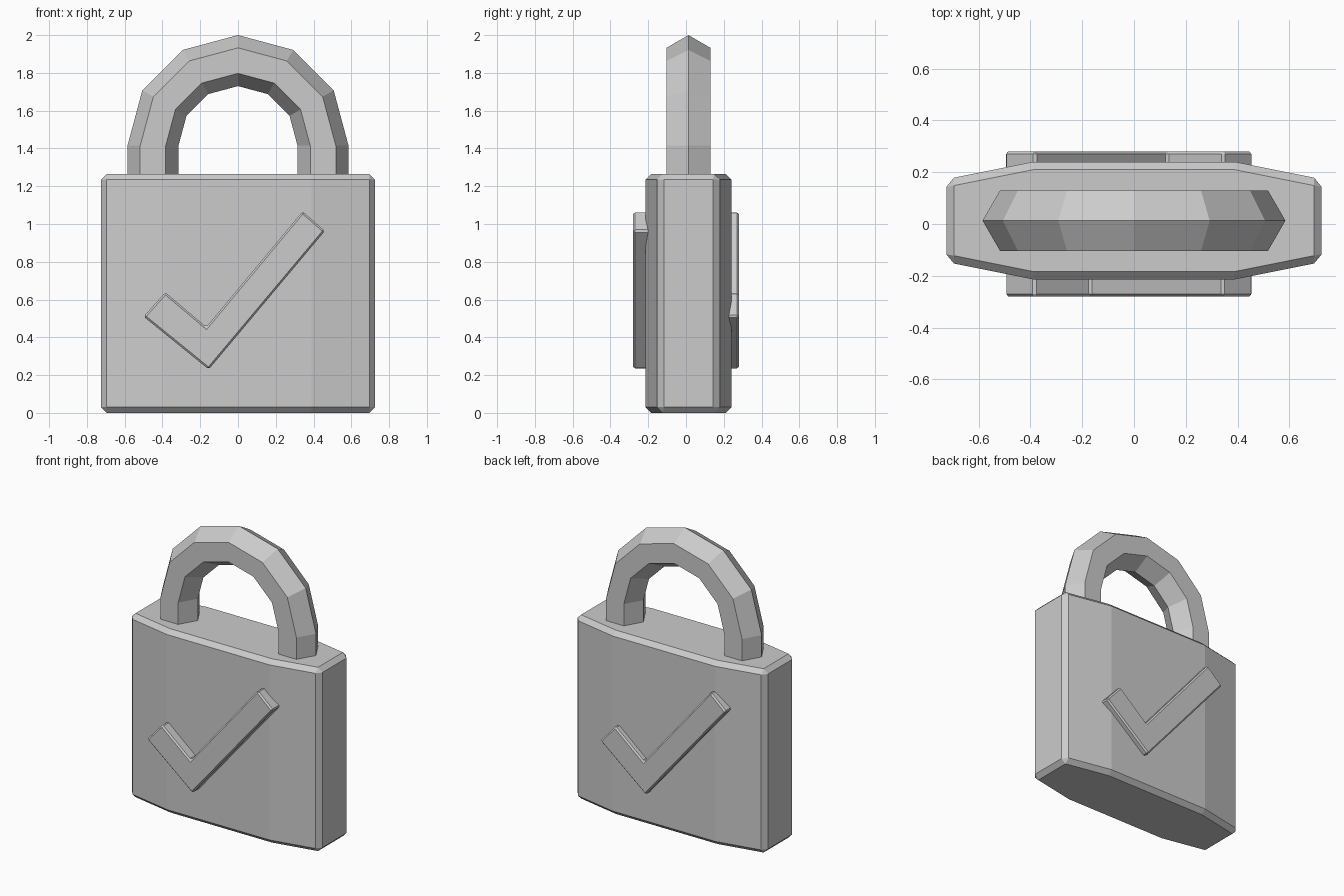
import bpy, bmesh, math

if "Cube" in bpy.data.objects:
    bpy.data.objects.remove(bpy.data.objects["Cube"])

Y_MID = 0.013  # body and shackle sit slightly behind the origin


def finish(name, bm, bevel=0):
    bmesh.ops.recalc_face_normals(bm, faces=bm.faces[:])
    mesh = bpy.data.meshes.new(name)
    bm.to_mesh(mesh)
    bm.free()
    obj = bpy.data.objects.new(name, mesh)
    bpy.context.collection.objects.link(obj)
    if bevel:
        mod = obj.modifiers.new("edge_bevel", 'BEVEL')
        mod.width = bevel
        mod.segments = 1
        mod.limit_method = 'ANGLE'
        mod.angle_limit = math.radians(30)
    return obj


def prism(name, points, offset, bevel):
    """Extrude a closed outline of 3D points along an offset."""
    bm = bmesh.new()
    face = bm.faces.new([bm.verts.new(p) for p in points])
    new = bmesh.ops.extrude_face_region(bm, geom=[face])["geom"]
    bmesh.ops.translate(bm, vec=offset,
                        verts=[v for v in new if isinstance(v, bmesh.types.BMVert)])
    return finish(name, bm, bevel)


# Body: eight-cornered plan with chamfered rims and ends
half = [(0.725, -0.16), (0.725, 0.16), (0.39, 0.227)]
plan = half + [(-0.39, 0.227)] + [(-x, -y) for x, y in half[:2]]
plan = half + [(-0.39, 0.227), (-0.725, 0.16), (-0.725, -0.16),
               (-0.39, -0.227), (0.39, -0.227)]
prism("lock_body", [(x, y + Y_MID, 0) for x, y in plan], (0, 0, 1.265), 0.03)

# Shackle: hexagonal section swept over a half circle with straight legs
R, r, Z_ARC, Z_LEG = 0.45, 0.135, 1.415, 1.2
stations = [(0, Z_LEG)] + [(math.radians(a), Z_ARC) for a in range(0, 181, 30)]
stations.append((math.pi, Z_LEG))
bm = bmesh.new()
rings = []
for ang, z0 in stations:
    ring = []
    for k in range(6):
        t = math.radians(60 * k)
        d = R + r * math.cos(t)
        ring.append(bm.verts.new((d * math.cos(ang), Y_MID + r * math.sin(t),
                                  z0 + d * math.sin(ang))))
    rings.append(ring)
for a, b in zip(rings, rings[1:]):
    for k in range(6):
        n = (k + 1) % 6
        bm.faces.new((a[k], a[n], b[n], b[k]))
bm.faces.new(rings[0])
bm.faces.new(rings[-1])
finish("shackle", bm)

# Raised check marks, front and turned around on the back
check = [(-0.5, 0.51), (-0.385, 0.638), (-0.168, 0.455),
         (0.342, 1.067), (0.46, 0.963), (-0.155, 0.23)]
prism("front_check", [(x, -0.28, z) for x, z in check], (0, 0.12, 0), 0.01)
prism("back_check", [(-x - 0.04, 0.28, z) for x, z in check], (0, -0.12, 0), 0.01)
